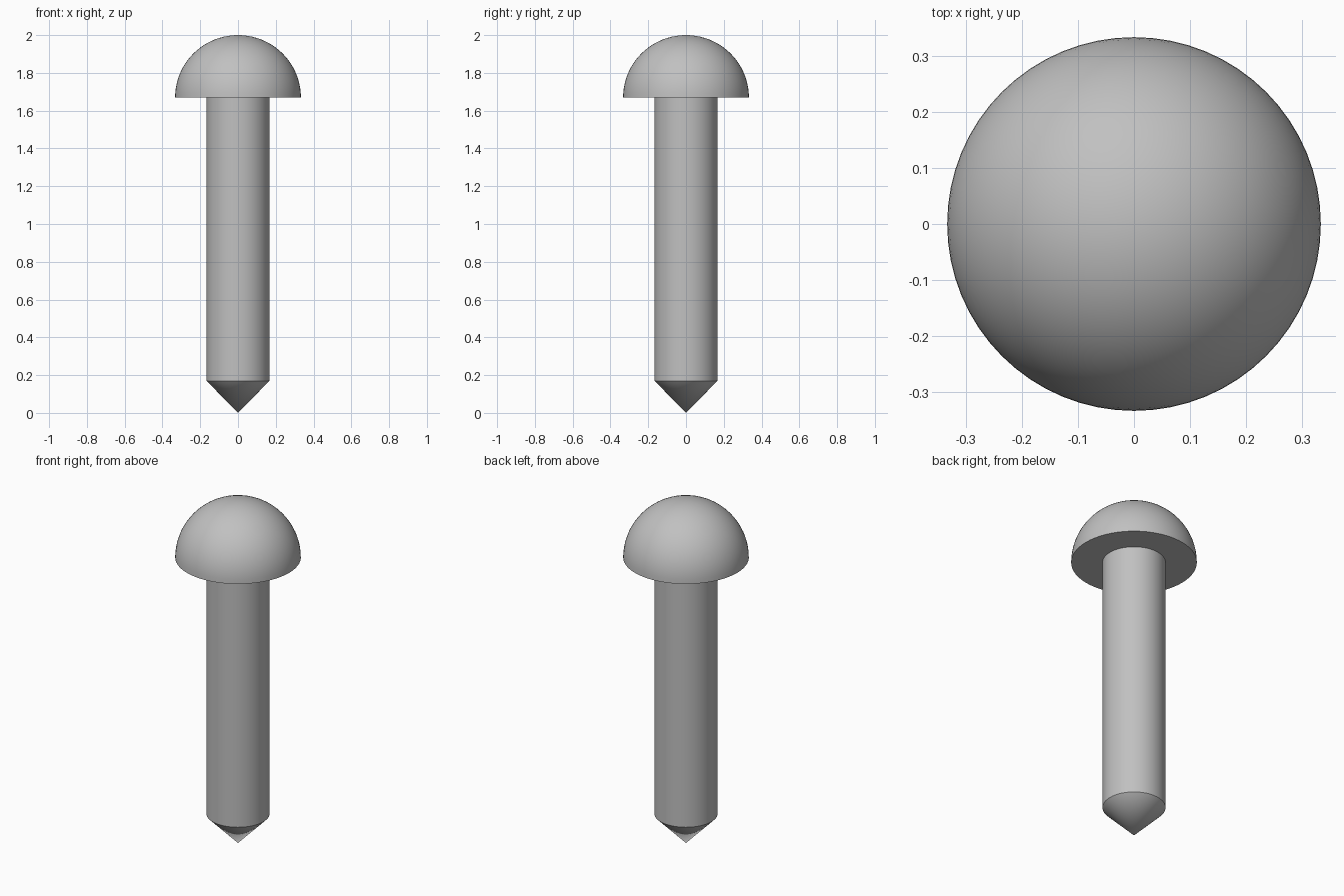
import bpy
import bmesh
from math import sin, cos, pi, radians

cube = bpy.data.objects.get("Cube")
if cube:
    bpy.data.objects.remove(cube, do_unlink=True)

SIDES = 64
HEAD_R = 0.333
SHAFT_R = 0.167
HEAD_Z = 1.67
SHAFT_Z = 0.17

# Single plain grey metal
grey = bpy.data.materials.new("grey_metal")
grey.use_nodes = True
colour = (0.53, 0.53, 0.53, 1)
grey.diffuse_color = colour
grey.node_tree.nodes["Principled BSDF"].inputs["Base Color"].default_value = colour


def lathe(name, profile):
    """Spin a (radius, height) profile around z into a smooth object."""
    bm = bmesh.new()
    verts = [bm.verts.new((r, 0, z)) for r, z in profile]
    edges = [bm.edges.new(pair) for pair in zip(verts, verts[1:])]
    bmesh.ops.spin(bm, geom=verts + edges, cent=(0, 0, 0), axis=(0, 0, 1),
                   angle=2 * pi, steps=SIDES, use_merge=True)
    bmesh.ops.remove_doubles(bm, verts=bm.verts, dist=0.0001)
    bmesh.ops.recalc_face_normals(bm, faces=bm.faces)
    mesh = bpy.data.meshes.new(name)
    bm.to_mesh(mesh)
    bm.free()
    mesh.materials.append(grey)
    obj = bpy.data.objects.new(name, mesh)
    bpy.context.collection.objects.link(obj)
    bpy.ops.object.select_all(action="DESELECT")
    obj.select_set(True)
    bpy.context.view_layer.objects.active = obj
    bpy.ops.object.shade_smooth_by_angle(angle=radians(35))
    return obj


# Domed head with a flat underside
RINGS = 20
arc = [(HEAD_R * cos(i / RINGS * pi / 2), HEAD_Z + (2 - HEAD_Z) * sin(i / RINGS * pi / 2))
       for i in range(RINGS + 1)]
lathe("domed_head", [(0, HEAD_Z)] + arc)

# Straight shaft, running up to the head
lathe("shaft", [(0, SHAFT_Z), (SHAFT_R, SHAFT_Z), (SHAFT_R, HEAD_Z), (0, HEAD_Z)])

# Pointed tip
lathe("pointed_tip", [(0, 0), (SHAFT_R, SHAFT_Z), (0, SHAFT_Z)])
